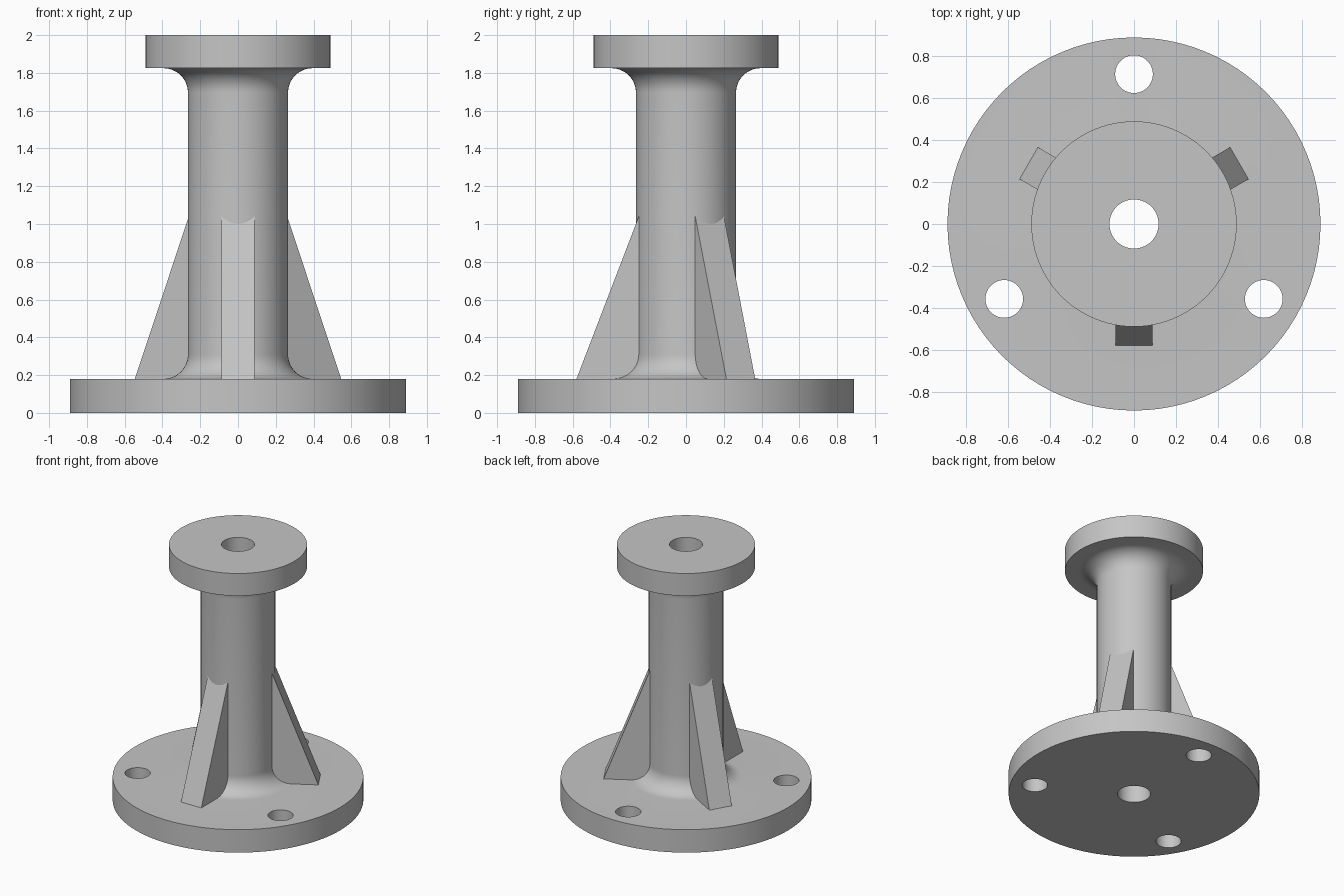
import bpy
import bmesh
import math
from mathutils import Matrix, Vector

if "Cube" in bpy.data.objects:
    bpy.data.objects.remove(bpy.data.objects["Cube"], do_unlink=True)

SEGMENTS = 96
BASE_R, BASE_TOP = 0.89, 0.18
HEAD_R, HEAD_BOTTOM, HEIGHT = 0.49, 1.825, 2.0
SHAFT_R, BORE_R, FILLET = 0.265, 0.117, 0.13
BOLT_R, BOLT_CIRCLE = 0.09, 0.715
RIB_FOOT, RIB_HALF = 0.58, 0.088

grey = bpy.data.materials.new("light_grey_metal")
grey.use_nodes = True
colour = (0.56, 0.56, 0.56, 1)
grey.diffuse_color = colour
grey.node_tree.nodes["Principled BSDF"].inputs["Base Color"].default_value = colour


def make_object(name, bm):
    bmesh.ops.recalc_face_normals(bm, faces=bm.faces)
    mesh = bpy.data.meshes.new(name)
    bm.to_mesh(mesh)
    bm.free()
    mesh.materials.append(grey)
    obj = bpy.data.objects.new(name, mesh)
    bpy.context.collection.objects.link(obj)
    return obj


def activate(obj):
    bpy.ops.object.select_all(action="DESELECT")
    obj.select_set(True)
    bpy.context.view_layer.objects.active = obj


def fillet(z, start, end, steps=12):
    """Concave quarter arc between the shaft and a flange."""
    centre = SHAFT_R + FILLET
    angles = [math.radians(start + (end - start) * i / steps) for i in range(steps + 1)]
    return [(centre + FILLET * math.cos(a), z + FILLET * math.sin(a)) for a in angles]


# Flanged column with a through bore, turned from one closed profile
profile = [(BORE_R, 0), (BASE_R, 0), (BASE_R, BASE_TOP)]
profile += fillet(BASE_TOP + FILLET, 270, 180)
profile += fillet(HEAD_BOTTOM - FILLET, 180, 90)
profile += [(HEAD_R, HEAD_BOTTOM), (HEAD_R, HEIGHT), (BORE_R, HEIGHT)]

bm = bmesh.new()
verts = [bm.verts.new((r, 0, z)) for r, z in profile]
edges = [bm.edges.new((v, verts[(i + 1) % len(verts)])) for i, v in enumerate(verts)]
bmesh.ops.spin(bm, geom=verts + edges, cent=(0, 0, 0), axis=(0, 0, 1),
               angle=math.tau, steps=SEGMENTS, use_merge=True)
bmesh.ops.remove_doubles(bm, verts=bm.verts, dist=0.0001)
column = make_object("flanged_column", bm)

# Three bolt holes through the base
bm = bmesh.new()
for degrees in (90, 210, 330):
    a = math.radians(degrees)
    place = Matrix.Translation((BOLT_CIRCLE * math.cos(a), BOLT_CIRCLE * math.sin(a), BASE_TOP / 2))
    bmesh.ops.create_cone(bm, cap_ends=True, segments=48, radius1=BOLT_R,
                          radius2=BOLT_R, depth=0.4, matrix=place)
cutter = make_object("bolt_hole_cutter", bm)
cutter.hide_render = True
cut = column.modifiers.new("bolt_holes", "BOOLEAN")
cut.operation = "DIFFERENCE"
cut.solver = "EXACT"
cut.object = cutter
activate(column)
bpy.ops.object.modifier_apply(modifier=cut.name)
bpy.data.objects.remove(cutter, do_unlink=True)
bpy.ops.object.shade_smooth_by_angle(angle=math.radians(30))

# Three sloping ribs bracing the shaft, opposite the bolt holes
slope = (RIB_FOOT - 0.25) / (1.04 - BASE_TOP)
inner = 0.2
rib_top = BASE_TOP + (RIB_FOOT - inner) / slope
for name, degrees in (("front_rib", 270), ("left_rib", 30), ("right_rib", 150)):
    bm = bmesh.new()
    outline = [(inner, BASE_TOP - 0.01), (RIB_FOOT, BASE_TOP - 0.01),
               (RIB_FOOT, BASE_TOP), (inner, rib_top)]
    side = bm.faces.new([bm.verts.new((r, -RIB_HALF, z)) for r, z in outline])
    grown = bmesh.ops.extrude_face_region(bm, geom=[side])["geom"]
    bmesh.ops.translate(bm, vec=Vector((0, 2 * RIB_HALF, 0)),
                        verts=[g for g in grown if isinstance(g, bmesh.types.BMVert)])
    bmesh.ops.rotate(bm, verts=bm.verts, cent=(0, 0, 0),
                     matrix=Matrix.Rotation(math.radians(degrees), 3, "Z"))
    make_object(name, bm)
